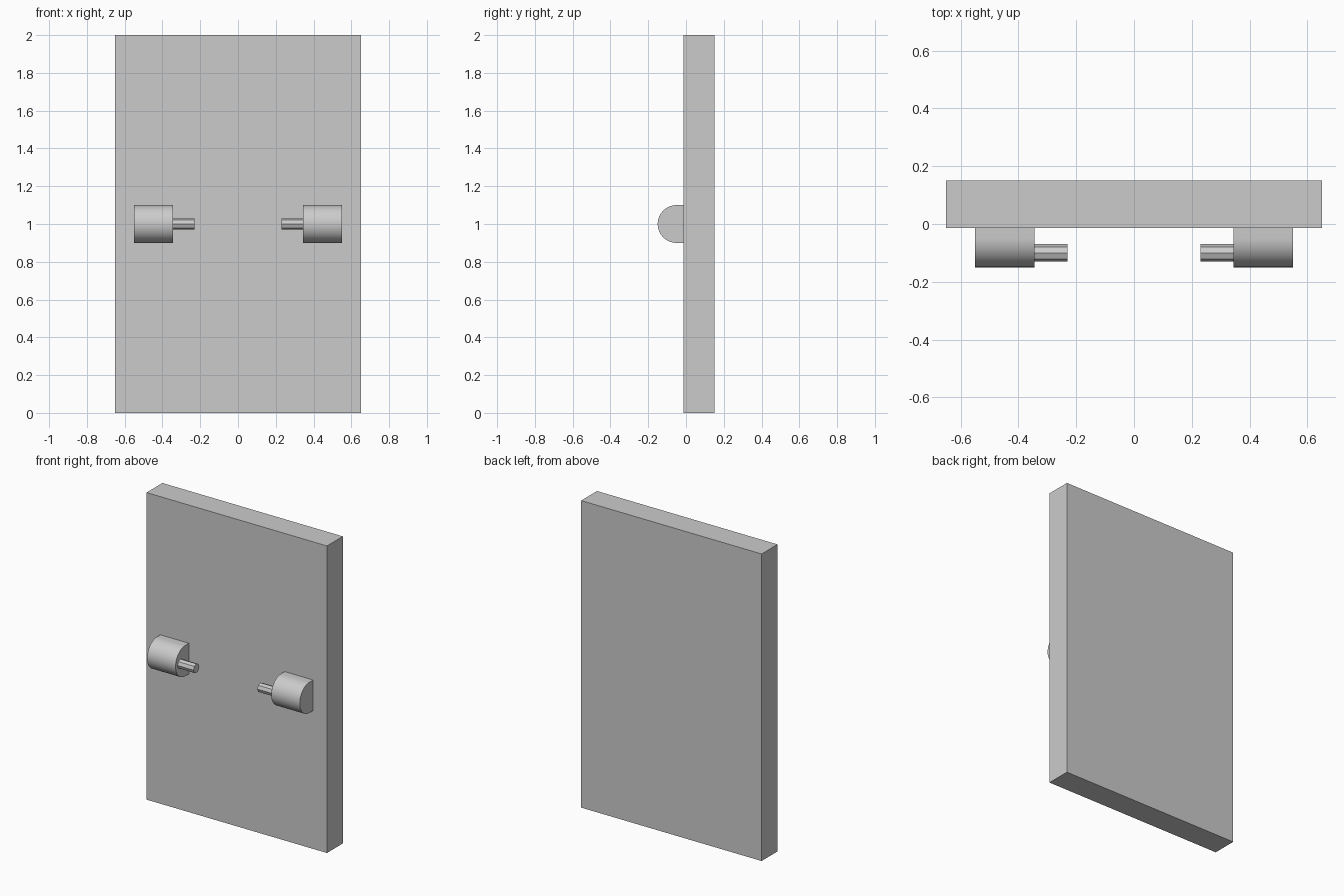
import bpy
import bmesh
from math import sin, cos, pi

cube = bpy.data.objects.get("Cube")
if cube:
    bpy.data.objects.remove(cube)

grey = bpy.data.materials.new("plain grey")
grey.use_nodes = True
colour = (0.6, 0.6, 0.6, 1)
grey.diffuse_color = colour
grey.node_tree.nodes["Principled BSDF"].inputs["Base Color"].default_value = colour

FRONT = -0.013   # front face of the panel
BACK = 0.15
MID = 1.0        # height of the fittings


def prism(name, profile, x0, x1, smooth=False):
    """Extrude a closed (y, z) profile along x."""
    bm = bmesh.new()
    rings = [[bm.verts.new((x, y, z)) for y, z in profile] for x in (x0, x1)]
    n = len(profile)
    for i in range(n):
        j = (i + 1) % n
        bm.faces.new((rings[0][i], rings[0][j], rings[1][j], rings[1][i]))
    for ring in rings:
        bm.faces.new(ring)
    bmesh.ops.recalc_face_normals(bm, faces=bm.faces)
    mesh = bpy.data.meshes.new(name)
    bm.to_mesh(mesh)
    bm.free()
    mesh.materials.append(grey)
    obj = bpy.data.objects.new(name, mesh)
    bpy.context.collection.objects.link(obj)
    if smooth:
        bpy.ops.object.select_all(action="DESELECT")
        obj.select_set(True)
        bpy.context.view_layer.objects.active = obj
        bpy.ops.object.shade_smooth_by_angle(angle=pi / 6)
    return obj


# Upright slab
prism("panel", [(FRONT, 0), (BACK, 0), (BACK, 2), (FRONT, 2)], -0.65, 0.65)

# Round-fronted housing, flat against the panel
arc = [pi / 2 + pi * i / 32 for i in range(33)]
housing = [(-0.05 + 0.1 * cos(a), MID + 0.1 * sin(a)) for a in arc]
housing += [(FRONT, MID - 0.1), (FRONT, MID + 0.1)]

# Eight-sided pin pointing inward
pin = [(-0.1 + 0.03 * cos(a), MID + 0.03 * sin(a))
       for a in (pi * i / 4 for i in range(8))]

for side, s in (("left", 1), ("right", -1)):
    prism(side + "_housing", housing, s * 0.345, s * 0.55, smooth=True)
    prism(side + "_pin", pin, s * 0.23, s * 0.345)
